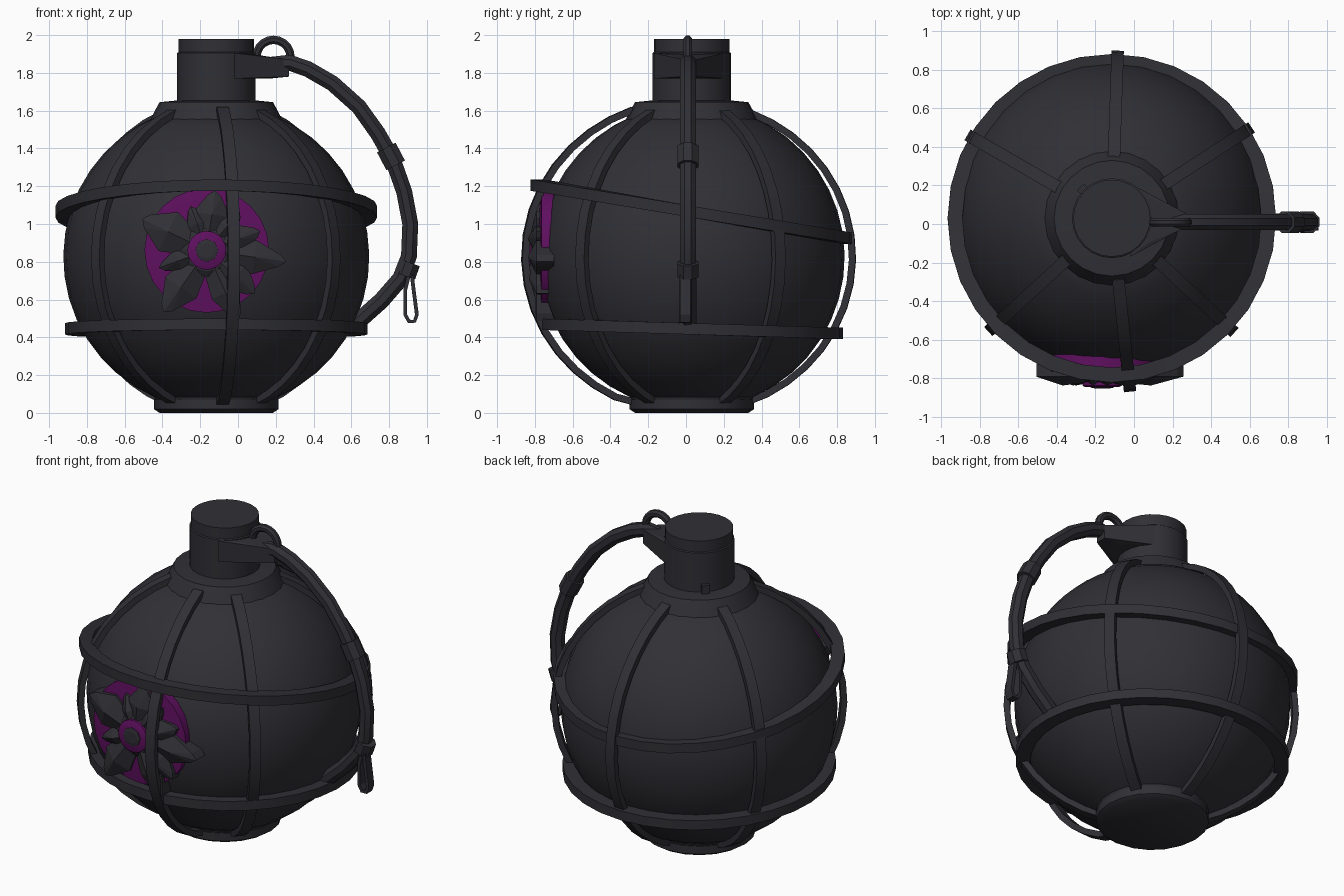
import bpy, bmesh, math
from mathutils import Vector, Matrix

if "Cube" in bpy.data.objects:
    bpy.data.objects.remove(bpy.data.objects["Cube"])

CX, CY, CZ = -0.115, 0.03, 0.825      # centre of the round body


def material(name, rgb):
    m = bpy.data.materials.new(name)
    m.diffuse_color = (*rgb, 1)
    m.use_nodes = True
    m.node_tree.nodes["Principled BSDF"].inputs["Base Color"].default_value = m.diffuse_color
    return m


DARK = material("charcoal", (0.029, 0.029, 0.036))
PURPLE = material("purple", (0.115, 0.005, 0.115))


def finish(name, bm, mat=DARK, angle=35):
    bmesh.ops.recalc_face_normals(bm, faces=bm.faces)
    me = bpy.data.meshes.new(name)
    bm.to_mesh(me)
    bm.free()
    me.materials.append(mat)
    ob = bpy.data.objects.new(name, me)
    bpy.context.collection.objects.link(ob)
    if angle:
        bpy.ops.object.select_all(action='DESELECT')
        ob.select_set(True)
        bpy.context.view_layer.objects.active = ob
        bpy.ops.object.shade_smooth_by_angle(angle=math.radians(angle))
    return ob


def lathe(name, profile, sides, centre, mat=DARK, axis='Z', angle=35):
    """Closed solid from (radius, height) pairs; axis 'Y' points to the front."""
    bm = bmesh.new()
    rings = [[bm.verts.new((r * math.cos(2 * math.pi * i / sides),
                            r * math.sin(2 * math.pi * i / sides), h))
              for i in range(sides)] for r, h in profile]
    for a, b in zip(rings, rings[1:]):
        for i in range(sides):
            j = (i + 1) % sides
            bm.faces.new((a[i], a[j], b[j], b[i]))
    bm.faces.new(rings[0])
    bm.faces.new(rings[-1])
    if axis == 'Y':
        bm.transform(Matrix.Rotation(math.pi / 2, 4, 'X'))
    bm.transform(Matrix.Translation(centre))
    return finish(name, bm, mat, angle)


def sweep(name, pts, ups, section, closed=False, scales=None, mat=DARK, angle=35):
    """Sweep a section of (side, up) pairs along a path."""
    bm = bmesh.new()
    n, k = len(pts), len(section)
    rings = []
    for i, p in enumerate(pts):
        a = pts[(i - 1) % n] if closed else pts[max(i - 1, 0)]
        b = pts[(i + 1) % n] if closed else pts[min(i + 1, n - 1)]
        t = (b - a).normalized()
        up = (ups[i] - t * ups[i].dot(t)).normalized()
        side = t.cross(up)
        s = scales[i] if scales else 1
        rings.append([bm.verts.new(p + (side * u + up * v) * s) for u, v in section])
    for i in range(n if closed else n - 1):
        a, b = rings[i], rings[(i + 1) % n]
        for j in range(k):
            m = (j + 1) % k
            bm.faces.new((a[j], a[m], b[m], b[j]))
    if not closed:
        bm.faces.new(rings[0])
        bm.faces.new(rings[-1])
    return finish(name, bm, mat, angle)


def rect(w, lo, hi):
    return [(-w, lo), (w, lo), (w, hi), (-w, hi)]


def circle(r, n=8):
    return [(r * math.cos(2 * math.pi * (i + .5) / n), r * math.sin(2 * math.pi * (i + .5) / n))
            for i in range(n)]


# Round body with a flat foot
body = [(0.81 * math.sin(t), CZ - 0.81 * math.cos(t))
        for t in [math.radians(24 + 134 * i / 16) for i in range(17)]]
lathe("body", [(0.30, 0.015)] + body, 32, (CX, CY, 0))
lathe("foot", [(0.30, 0.0), (0.33, 0.02), (0.33, 0.07)], 20, (CX, CY, 0))

# Collar, neck and cap
lathe("collar", [(0.36, 1.53), (0.325, 1.60), (0.30, 1.645), (0.2, 1.655)], 24, (CX, CY, 0))
lathe("neck", [(0.207, 1.6), (0.207, 1.905), (0.2, 1.91), (0.2, 1.98)], 24, (CX, CY, 0))
bm = bmesh.new()
bmesh.ops.create_cube(bm, size=1, matrix=Matrix.Translation((CX, CY, 1.675))
                      @ Matrix.Rotation(math.radians(135), 4, 'Z')
                      @ Matrix.Translation((0.21, 0, 0)) @ Matrix.Diagonal((0.04, 0.05, 0.06, 1)))
finish("neck_stud", bm, angle=0)

# Six upright cage ribs
for i, (az, rad) in enumerate([(-84, 0.905), (-43, 0.87), (33, 0.865),
                               (88, 0.87), (150, 0.865), (-137.5, 0.87)]):
    d = Vector((math.cos(math.radians(az)), math.sin(math.radians(az)), 0))
    pts, ups = [], []
    for j in range(17):
        t = math.radians(20 + 138 * j / 16)
        n = d * math.sin(t) - Vector((0, 0, math.cos(t)))
        r = 0.82 + (rad - 0.82) * (0.35 + 0.65 * math.sin(t) ** 2)
        p = Vector((CX, CY, CZ)) + n * r
        p.z = max(p.z, 0.036)
        pts.append(p)
        ups.append(n)
    sweep(f"rib_{i + 1}", pts, ups, rect(0.032, -0.036, 0.0), angle=20)

# Two hoops, the upper one tilted down to the back
for name, z0, slope, out, inner in [("upper_hoop", 1.065, -0.165, 0.852, 0.775),
                                    ("lower_hoop", 0.445, -0.03, 0.80, 0.715)]:
    pts, ups = [], []
    for i in range(32):
        a = 2 * math.pi * i / 32
        n = Vector((math.cos(a), math.sin(a), 0))
        p = Vector((CX, CY, z0)) + n * out
        p.z += slope * (p.y - CY)
        pts.append(p)
        ups.append(n)
    sweep(name, pts, ups, rect(0.03, inner - out, 0.0), closed=True, angle=20)

# Bracket tapering from the neck to the pull ring
bm = bmesh.new()
for x, w, lo, hi in [(-0.02, 0.19, 1.77, 1.905), (0.07, 0.12, 1.77, 1.90),
                     (0.17, 0.045, 1.77, 1.88), (0.27, 0.035, 1.78, 1.87)]:
    for y in (-w, w):
        for z in (lo, hi):
            bm.verts.new((x, 0.02 + y, z))
bmesh.ops.convex_hull(bm, input=bm.verts)
finish("bracket", bm, angle=0)

# Pull ring
ring = [Vector((math.cos(2 * math.pi * i / 20), 0, math.sin(2 * math.pi * i / 20))) for i in range(20)]
sweep("pull_ring", [Vector((0.188, 0.01, 1.885)) + v * 0.09 for v in ring], ring,
      circle(0.024), closed=True)

# Curved lever with two bands
path = [(0.18, 1.85), (0.27, 1.855), (0.37, 1.82), (0.5, 1.745), (0.64, 1.62), (0.74, 1.48),
        (0.82, 1.34), (0.88, 1.17), (0.912, 1.0), (0.905, 0.83), (0.86, 0.71), (0.76, 0.595),
        (0.62, 0.47)]
pts = [Vector((x, 0.01, z)) for x, z in path]
Y = Vector((0, 1, 0))
sweep("lever", pts, [Y] * len(pts), circle(0.048), scales=[0.8] + [0.95] * 9 + [1.0] * 3)
for i, (a, b) in enumerate([((0.785, 1.405), (0.835, 1.31)), ((0.91, 0.795), (0.885, 0.725))]):
    sweep(f"lever_band_{i + 1}", [Vector((a[0], 0.01, a[1])), Vector((b[0], 0.01, b[1]))],
          [Y, Y], circle(0.06), angle=0)

# Small link hanging from the lower band
link = [(0.905, 0.73), (0.885, 0.65), (0.885, 0.52), (0.905, 0.485), (0.935, 0.485),
        (0.947, 0.52), (0.93, 0.65), (0.92, 0.73)]
sweep("hanging_link", [Vector((x, -0.005, z)) for x, z in link], [Y] * len(link),
      [(-0.01, -0.028), (0.01, -0.028), (0.01, 0.028), (-0.01, 0.028)], closed=True, angle=0)

# Flower rosette on the front: purple disc, dark petals, purple centre
FX, FZ = -0.165, 0.86
lathe("rosette_disc", [(0.33, 0.62), (0.33, 0.765), (0.2, 0.78)], 24, (FX, 0, FZ), PURPLE, 'Y')
for i, (ang, length, half) in enumerate([(82, 0.32, 0.10), (20, 0.30, 0.08), (-8, 0.425, 0.09),
                                         (-42, 0.34, 0.09), (-66, 0.41, 0.08), (-125, 0.40, 0.10),
                                         (-160, 0.27, 0.06), (154, 0.38, 0.115), (110, 0.25, 0.06),
                                         (50, 0.27, 0.07)]):
    bm = bmesh.new()
    c, s = math.cos(math.radians(ang)), math.sin(math.radians(ang))

    def pv(u, v, y):
        return bm.verts.new((FX + u * c - v * s, y, FZ + u * s + v * c))
    outline = [(0.03, -0.05), (length * 0.6, -half), (length * 0.92, -half * 0.35), (length, 0),
               (length * 0.92, half * 0.35), (length * 0.6, half), (0.03, 0.05)]
    front = [pv(u, v, -0.792) for u, v in outline]
    back = [pv(u, v, -0.70) for u, v in outline]
    inner, mid = pv(0.03, 0, -0.815), pv(length * 0.6, 0, -0.838)
    m = len(outline)
    for j in range(m):
        k = (j + 1) % m
        bm.faces.new((front[j], front[k], back[k], back[j]))
    for f in [(inner, front[0], front[1], mid), (mid, front[5], front[6], inner),
              (mid, front[1], front[2]), (mid, front[2], front[3]), (mid, front[3], front[4]),
              (mid, front[4], front[5]), (inner, front[6], front[0])]:
        bm.faces.new(f)
    bm.faces.new(back)
    finish(f"petal_{i + 1}", bm, angle=0)
lathe("rosette_hub", [(0.14, 0.70), (0.14, 0.80), (0.11, 0.82)], 12, (FX, 0, FZ), DARK, 'Y', 0)
lathe("rosette_centre", [(0.103, 0.80), (0.103, 0.838), (0.09, 0.845)], 20, (FX, 0, FZ), PURPLE, 'Y')
lathe("rosette_button", [(0.062, 0.83), (0.06, 0.849), (0.04, 0.853)], 8, (FX, 0, FZ), DARK, 'Y', 0)
